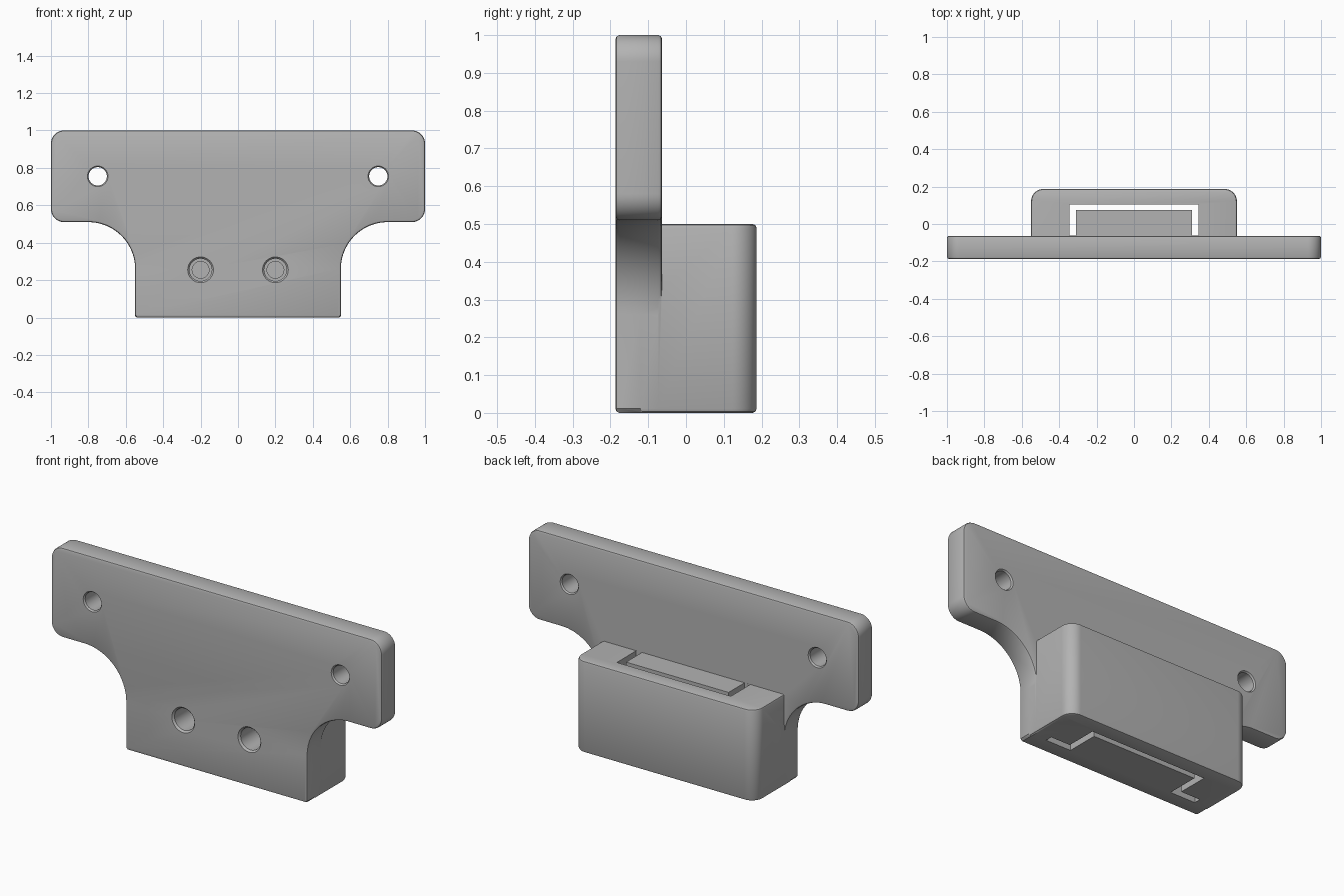
import bpy, bmesh, math
from mathutils import Vector

cube = bpy.data.objects.get("Cube")
if cube:
    bpy.data.objects.remove(cube, do_unlink=True)

grey = bpy.data.materials.new("plain grey")
grey.use_nodes = True
colour = (0.45, 0.45, 0.45, 1)
grey.diffuse_color = colour
grey.node_tree.nodes["Principled BSDF"].inputs["Base Color"].default_value = colour


def make_object(name, bm):
    bmesh.ops.recalc_face_normals(bm, faces=bm.faces[:])
    mesh = bpy.data.meshes.new(name)
    bm.to_mesh(mesh)
    bm.free()
    mesh.materials.append(grey)
    obj = bpy.data.objects.new(name, mesh)
    bpy.context.collection.objects.link(obj)
    return obj


def arc(cx, cy, r, start, end, steps=12):
    angles = [math.radians(start + (end - start) * i / steps) for i in range(steps + 1)]
    return [(cx + r * math.cos(a), cy + r * math.sin(a)) for a in angles]


def mirrored(half):
    return half + [(-x, y) for x, y in reversed(half)]


def prism(name, outline, axis, low, high, bevel=0):
    """Extrude an outline along y or z, easing the edges of both caps."""
    bm = bmesh.new()
    place = (lambda a, b, d: (a, d, b)) if axis == 1 else (lambda a, b, d: (a, b, d))
    face = bm.faces.new([bm.verts.new(place(a, b, low)) for a, b in outline])
    extruded = bmesh.ops.extrude_face_region(bm, geom=[face])["geom"]
    shift = Vector(place(0, 0, high - low))
    bmesh.ops.translate(bm, verts=[v for v in extruded if isinstance(v, bmesh.types.BMVert)], vec=shift)
    if not any(f.is_valid and all(abs(v.co[axis] - low) < 1e-5 for v in f.verts) for f in bm.faces):
        bmesh.ops.holes_fill(bm, edges=[e for e in bm.edges if e.is_boundary], sides=0)
    bmesh.ops.recalc_face_normals(bm, faces=bm.faces[:])
    if bevel:
        rims = [e for e in bm.edges if abs(e.verts[0].co[axis] - e.verts[1].co[axis]) < 1e-6]
        bmesh.ops.bevel(bm, geom=rims, offset=bevel, segments=2, profile=0.5, affect="EDGES")
    return make_object(name, bm)


def turned_hole(name, x, z, steps, sides=32):
    """Cutter turned about a y axis from (y, radius) steps."""
    bm = bmesh.new()
    rings = [[bm.verts.new((x + r * math.cos(i * math.tau / sides), y,
                            z + r * math.sin(i * math.tau / sides)))
              for i in range(sides)] for y, r in steps]
    for a, b in zip(rings, rings[1:]):
        for i in range(sides):
            j = (i + 1) % sides
            bm.faces.new((a[i], a[j], b[j], b[i]))
    bm.faces.new(rings[0])
    bm.faces.new(rings[-1])
    return make_object(name, bm)


def combine(target, other, operation):
    mod = target.modifiers.new(operation.title(), "BOOLEAN")
    mod.operation = operation
    mod.solver = "EXACT"
    mod.object = other
    bpy.context.view_layer.objects.active = target
    bpy.ops.object.modifier_apply(modifier=mod.name)
    bpy.data.objects.remove(other, do_unlink=True)


# T-shaped plate with rounded ends and hollow shoulders
front, back = -0.187, -0.063
plate_half = ([(0.54, 0), (0.55, 0.011)]
              + arc(0.80, 0.26, 0.25, 180, 90, 20)
              + arc(0.93, 0.58, 0.07, -90, 0)
              + arc(0.93, 0.93, 0.07, 0, 90))
bracket = prism("mounting_bracket", mirrored(plate_half), 1, front, back, 0.011)

# Housing block on the back, overlapping the plate
block_half = [(0.55, -0.12)] + arc(0.485, 0.122, 0.065, 0, 90)
block = prism("housing_block", mirrored(block_half), 2, 0, 0.5, 0.011)
combine(bracket, block, "UNION")

# Strap slot: open channel through the block, flared feet inside the plate
channel = [(0.31, -0.1), (0.31, 0.075)]
slot_half = [(0.345, 0.105), (0.345, -0.0625), (0.46, -0.0625), (0.46, -0.1), (0.31, -0.1), (0.31, 0.075)]
lower_slot = prism("lower_slot", mirrored(slot_half), 2, -0.1, 0.47)
upper_half = [(0.345, 0.105), (0.345, -0.0625), (0.31, -0.0625), (0.31, 0.075)]
upper_slot = prism("upper_slot", mirrored(upper_half), 2, 0.4, 0.6)
for cutter in (lower_slot, upper_slot):
    combine(bracket, cutter, "DIFFERENCE")

# Mounting holes through the wings, stepped screw holes into the block
for side in (-1, 1):
    mount = [(front - 0.01, 0.063), (front + 0.008, 0.049),
             (back - 0.008, 0.049), (back + 0.01, 0.063)]
    combine(bracket, turned_hole("mount_hole", side * 0.75, 0.755, mount), "DIFFERENCE")
    screw = [(front - 0.01, 0.078), (front + 0.01, 0.06), (-0.02, 0.06),
             (-0.02, 0.045), (0.09, 0.045)]
    combine(bracket, turned_hole("screw_hole", side * 0.2, 0.255, screw), "DIFFERENCE")

# Smooth the curves, keep the edges crisp
bpy.ops.object.select_all(action="DESELECT")
bracket.select_set(True)
bpy.context.view_layer.objects.active = bracket
bpy.ops.object.shade_smooth_by_angle(angle=math.radians(30))
